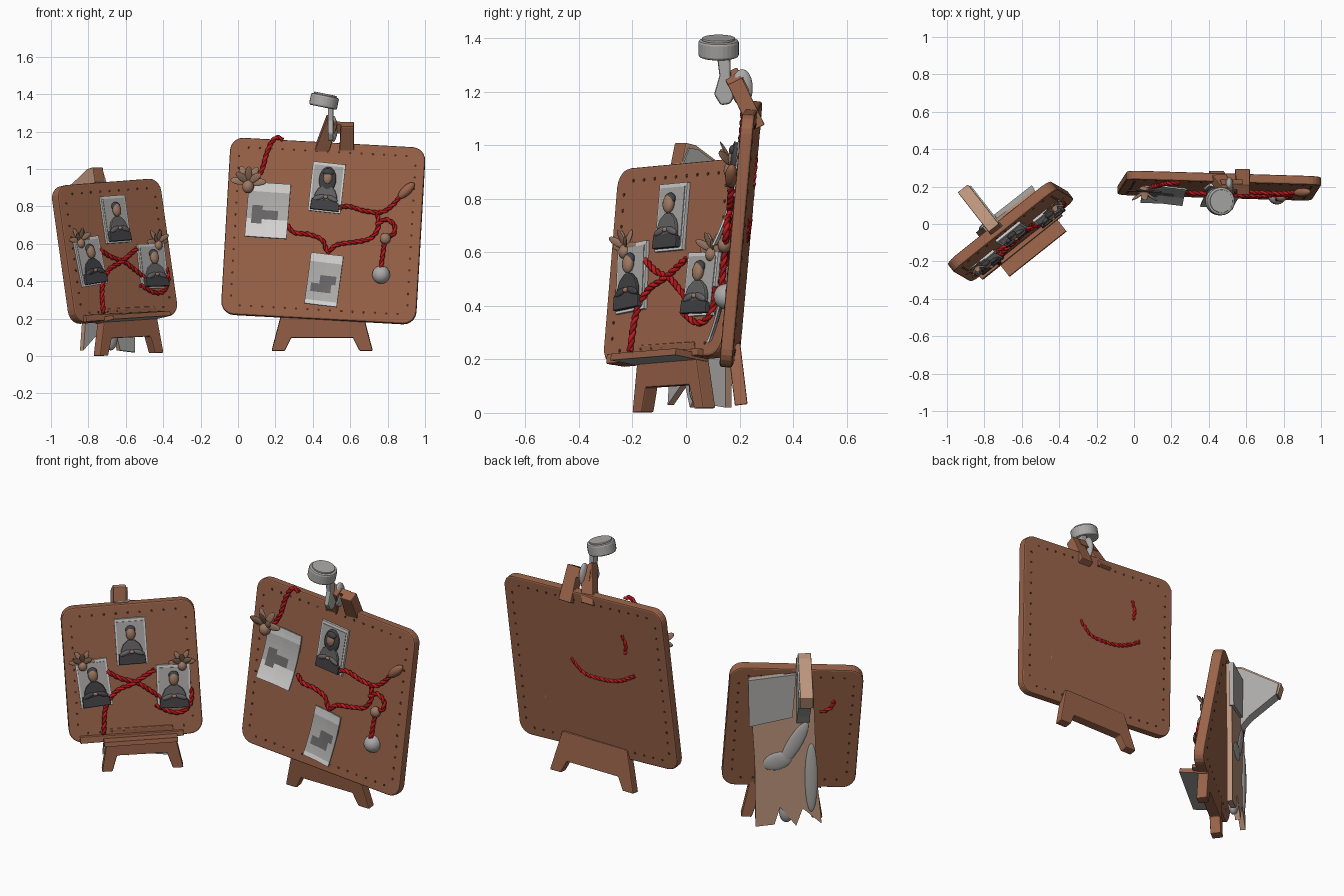
import bpy, bmesh, math
from mathutils import Matrix, Vector

cube = bpy.data.objects.get("Cube")
if cube:
    bpy.data.objects.remove(cube)


def material(name, code):
    srgb = [int(code[i:i + 2], 16) / 255 for i in (0, 2, 4)]
    col = [c / 12.92 if c < 0.04 else ((c + 0.055) / 1.055) ** 2.4 for c in srgb] + [1]
    m = bpy.data.materials.new(name)
    m.use_nodes = True
    m.diffuse_color = col
    m.node_tree.nodes["Principled BSDF"].inputs["Base Color"].default_value = col
    return m


WOOD = material("brown wood", "9A6349")
TAN = material("light tan", "BC957B")
RIVET = material("dark rivet", "4A3024")
METAL = material("neutral grey", "AAA9A7")
PAPER = material("pale paper", "D2D1D0")
CLOTH = material("dark cloth", "424245")
GREY_CLOTH = material("grey cloth", "666464")
SKIN = material("skin", "9C7862")
RED = material("red strand", "C41A1E")
DARK_RED = material("dark red strand", "A01418")


def add(name, bm, frame, mats, bevel=0, smooth=False):
    bmesh.ops.recalc_face_normals(bm, faces=bm.faces)
    me = bpy.data.meshes.new(name)
    bm.to_mesh(me)
    bm.free()
    for m in mats:
        me.materials.append(m)
    ob = bpy.data.objects.new(name, me)
    bpy.context.collection.objects.link(ob)
    ob.matrix_world = frame
    if bevel:
        mod = ob.modifiers.new("soft edge", "BEVEL")
        mod.width, mod.segments, mod.limit_method = bevel, 2, "ANGLE"
    if smooth:
        for p in me.polygons:
            p.use_smooth = True
    return ob


def prism(name, pts, y0, y1, mat, frame, bevel=0, accent=None, toward=(0, -1, 0)):
    """Outline in the local XZ plane, extruded from y0 to y1; accent colours the side facing toward."""
    bm = bmesh.new()
    face = bm.faces.new([bm.verts.new((x, y0, z)) for x, z in pts])
    out = bmesh.ops.extrude_face_region(bm, geom=[face])["geom"]
    bmesh.ops.translate(bm, vec=(0, y1 - y0, 0), verts=[v for v in out if isinstance(v, bmesh.types.BMVert)])
    ob = add(name, bm, frame, [mat, accent] if accent else [mat], bevel)
    for p in ob.data.polygons:
        p.material_index = int(bool(accent) and p.normal.dot(Vector(toward)) > 0.5)


def ball(name, loc, size, mat, frame, turn=Matrix()):
    bm = bmesh.new()
    bmesh.ops.create_uvsphere(bm, u_segments=14, v_segments=9, radius=1)
    return add(name, bm, frame @ Matrix.Translation(loc) @ turn @ Matrix.Diagonal((*size, 1)), [mat], smooth=True)


def rect(w, h, r=0):
    if not r:
        return [(-w / 2, -h / 2), (w / 2, -h / 2), (w / 2, h / 2), (-w / 2, h / 2)]
    pts = []
    for k, (sx, sz) in enumerate([(1, 1), (-1, 1), (-1, -1), (1, -1)]):
        for i in range(6):
            a = math.pi / 2 * (k + i / 5)
            pts.append((sx * (w / 2 - r) + r * math.cos(a), sz * (h / 2 - r) + r * math.sin(a)))
    return pts


class Board:
    """A pinned board whose local X runs across, Y backwards and Z up."""
    def __init__(self, name, centre, across, up, w, h, t):
        u = Vector(across).normalized()
        back = Vector(up).cross(u).normalized()
        v = u.cross(back)
        self.c, self.u, self.v, self.back, self.t = Vector(centre), u, v, back, t
        self.frame = Matrix.Translation(centre) @ Matrix((u, back, v)).transposed().to_4x4()
        prism(name, rect(w, h, 0.07), -t / 2, t / 2, WOOD, self.frame, 0.008)
        # studs round the rim
        bm = bmesh.new()
        spots = []
        for s in (-1, 1):
            for length, other, flip in ((w, h, False), (h, w, True)):
                n = round((length - 0.2) / 0.06)
                for i in range(n + 1):
                    p = ((length - 0.2) * (i / n - 0.5), s * (other / 2 - 0.05))
                    spots.append(p[::-1] if flip else p)
        for x, z in spots:
            for y in (-t / 2, t / 2):
                bmesh.ops.create_cone(bm, segments=8, radius1=0.0065, radius2=0.0065, depth=0.004, cap_ends=True,
                                      matrix=Matrix.Translation((x, y, z)) @ Matrix.Rotation(math.pi / 2, 4, "X"))
        add(name + "_studs", bm, self.frame, [RIVET])

    def at(self, x, z, d=0.0):
        """Local point, d in front of the face, seen at world x and z."""
        y = -self.t / 2 - d
        dx, dz = x - self.c.x - y * self.back.x, z - self.c.z - y * self.back.z
        det = self.u.x * self.v.z - self.v.x * self.u.z
        return Vector(((dx * self.v.z - self.v.x * dz) / det, y, (self.u.x * dz - self.u.z * dx) / det))

    def rope(self, name, pts, d=0.01, back=False):
        p = [Vector((a, self.t / 2 - 0.004, b)) for a, b in pts] if back else [self.at(x, z, d) for x, z in pts]
        rope(name, p, self.frame)


def rope(name, p, frame):
    """Two strands wound about a smooth path."""
    p = [p[0] * 2 - p[1]] + p + [p[-1] * 2 - p[-2]]
    path = []
    for a, b, c, d in zip(p, p[1:], p[2:], p[3:]):
        n = max(4, int((c - b).length / 0.007))
        for i in range(n):
            t = i / n
            path.append(0.5 * (2 * b + (c - a) * t + (2 * a - 5 * b + 4 * c - d) * t * t
                               + (3 * b - a - 3 * c + d) * t ** 3))
    path.append(p[-2])
    for k, mat in enumerate((RED, DARK_RED)):
        cu = bpy.data.curves.new(f"{name}_strand", "CURVE")
        cu.dimensions, cu.bevel_depth, cu.bevel_resolution, cu.use_fill_caps = "3D", 0.0085, 1, True
        sp = cu.splines.new("POLY")
        sp.points.add(len(path) - 1)
        for i, q in enumerate(path):
            tan = (path[min(i + 1, len(path) - 1)] - path[max(i - 1, 0)]).normalized()
            side = tan.cross(Vector((0.1, 1, 0.1))).normalized()
            a = i * 0.75 + k * math.pi
            sp.points[i].co = (*(q + 0.005 * (side * math.cos(a) + tan.cross(side) * math.sin(a))), 1)
        cu.materials.append(mat)
        ob = bpy.data.objects.new(f"{name}_strand", cu)
        bpy.context.collection.objects.link(ob)
        ob.matrix_world = frame


def portrait(name, board, x, z, w, h, roll, cloth=GREY_CLOTH, long_hair=False):
    f = board.frame @ Matrix.Translation(board.at(x, z)) @ Matrix.Rotation(math.radians(roll), 4, "Y")
    prism(name + "_paper", rect(w, h), 0.005, -0.014, PAPER, f)
    prism(name + "_print", rect(w * 0.88, h * 0.88), -0.014, -0.017, METAL, f)
    half = [(0.36, -0.42), (0.34, -0.16), (0.26, -0.04), (0.1, 0.05)]
    body = [(a * w, b * h) for a, b in half] + [(-a * w, b * h) for a, b in reversed(half)]
    prism(name + "_body", body, -0.016, -0.034, cloth, f, 0.006)
    # dark foreground along the foot of the picture
    foot = [(-0.44, -0.47), (0.44, -0.47), (0.42, -0.3), (0.1, -0.24), (-0.15, -0.27), (-0.42, -0.25)]
    prism(name + "_foreground", [(a * w, b * h) for a, b in foot], -0.016, -0.037, CLOTH, f, 0.004)
    top = 0.2 * h
    ball(name + "_head", (0, -0.03, top - 0.003), (0.026, 0.02, 0.036), SKIN, f)
    if long_hair:
        ball(name + "_hair", (0, -0.022, top - 0.012), (0.047, 0.018, 0.07), CLOTH, f)
        ball(name + "_fringe", (0, -0.032, top + 0.027), (0.03, 0.016, 0.02), CLOTH, f)
    else:
        ball(name + "_cap", (0, -0.025, top + 0.016), (0.027, 0.018, 0.024), CLOTH, f)
    for s in (-1, 1):
        ball(name + "_arm", (s * 0.035, -0.034, -0.22 * h), (0.034, 0.009, 0.013), cloth, f, Matrix.Rotation(s * 0.35, 4, "Y"))
    ball(name + "_hand", (0, -0.038, -0.2 * h), (0.013, 0.009, 0.01), SKIN, f)


def blossom(name, board, x, z, size, d):
    f = board.frame @ Matrix.Translation(board.at(x, z, d))
    ball(name + "_bud", (0, 0, -0.3 * size), (0.4 * size, 0.4 * size, 0.45 * size), SKIN, f)
    for i in range(7):
        turn = Matrix.Rotation(-1.5 + i * 0.5, 4, "Y") @ Matrix.Rotation(0.6 * (i % 2), 4, "X")
        ball(name + "_leaf", turn @ Vector((0, 0, 0.6 * size)), (0.25 * size, 0.08 * size, 0.6 * size), SKIN, f, turn)


def legs(name, frame, k, z0, t):
    half = [(0.21 * k, 0.26), (0.27 * k, z0), (0.2 * k, z0), (0.165 * k, 0.1)]
    prism(name, half + [(-x, z) for x, z in reversed(half)], -t, t, WOOD, frame, 0.005)


big = Board("large_board", (0.456, 0.205, 0.668), (1, -0.03, -0.055), (0.053, 0.09, 1), 1.045, 0.95, 0.048)
small = Board("small_board", (-0.66, -0.04, 0.56), (0.53, 0.425, 0.04), (-0.12, 0.05, 0.75), 0.71, 0.745, 0.06)

# large board: stand, top bracket and lamp
legs("large_stand", Matrix.Translation((0.45, 0.21, 0)) @ Matrix.Rotation(0.12, 4, "X"), 1, 0.03, 0.024)
bracket = Matrix.Translation((0.5, 0.25, 1.1)) @ Matrix.Rotation(0.45, 4, "X")
prism("bracket_left", [(-0.1, -0.02), (-0.025, 0.2), (0.03, 0.16), (-0.02, -0.02)], -0.03, 0.03, WOOD, bracket, 0.004)
prism("bracket_right", [(0.04, -0.04), (0.05, 0.155), (0.12, 0.155), (0.12, -0.04)], -0.03, 0.03, WOOD, bracket, 0.004)
prism("bracket_bar", [(-0.04, 0.1), (-0.03, 0.16), (0.08, 0.15), (0.08, 0.1)], 0.0, 0.034, WOOD, bracket)
side = Matrix.Rotation(math.pi / 2, 4, "Z")
arm = [(0.115, 1.34), (0.165, 1.34), (0.168, 1.25), (0.185, 1.19), (0.165, 1.155), (0.13, 1.15), (0.105, 1.19), (0.125, 1.26)]
prism("lamp_arm", arm, -0.51, -0.48, METAL, side, 0.008)
ball("lamp_clamp", (0.51, 0.21, 1.215), (0.022, 0.04, 0.07), METAL, Matrix())
head = Matrix.Translation((0.46, 0.122, 1.362)) @ Matrix.Rotation(0.2, 4, "Y")
for label, r, deep, lift in (("lamp_head", 0.076, 0.065, 0), ("lamp_cap", 0.062, 0.01, 0.036)):
    bm = bmesh.new()
    bmesh.ops.create_cone(bm, segments=28, radius1=r, radius2=r, depth=deep, cap_ends=True)
    add(label, bm, head @ Matrix.Translation((0, 0, lift)), [METAL], 0.01 if not lift else 0.003)

# large board: pictures
portrait("long_haired_portrait", big, 0.475, 0.9, 0.175, 0.265, 3, long_hair=True)


def curled_note(name, x, z, w, h, roll, lift, marks):
    f = big.frame @ Matrix.Translation(big.at(x, z)) @ Matrix.Rotation(math.radians(roll), 4, "Y")
    bm = bmesh.new()
    bmesh.ops.create_grid(bm, x_segments=8, y_segments=12, size=0.5)
    for face in bm.faces:
        c = face.calc_center_median()
        face.material_index = next((k for k, x0, x1, z0, z1 in marks if x0 < c.x < x1 and z0 < c.y < z1), 0)
    for v in bm.verts:
        a, b = v.co.x, v.co.y
        v.co = (a * w, -0.012 - lift * (0.5 - b) ** 2 - 0.02 * max(a, 0), b * h)
    ob = add(name, bm, f, [PAPER, METAL, GREY_CLOTH])
    mod = ob.modifiers.new("thickness", "SOLIDIFY")
    mod.thickness, mod.offset = 0.008, 0


curled_note("wide_note", 0.16, 0.775, 0.225, 0.3, 1, 0.06,
            [(2, -0.4, -0.1, -0.26, 0.1), (2, -0.1, 0.3, -0.18, 0.0), (1, -0.5, 0.5, -0.2, 0.33)])
curled_note("low_note", 0.46, 0.405, 0.175, 0.28, 4, 0.04,
            [(2, -0.36, 0.25, -0.26, -0.08), (2, -0.1, 0.36, -0.1, 0.1), (1, -0.5, 0.5, -0.4, 0.33)])

# large board: cords, plug, bead and ball
big.rope("hanging_cord", [(0.09, 0.93), (0.13, 1.0), (0.155, 1.09), (0.185, 1.15), (0.21, 1.17), (0.24, 1.155)], 0.014)
big.rope("long_cord", [(0.265, 0.7), (0.3, 0.66), (0.38, 0.65), (0.45, 0.62), (0.48, 0.56), (0.53, 0.595),
                       (0.63, 0.61), (0.71, 0.63), (0.75, 0.69), (0.745, 0.77)], 0.018)
big.rope("plug_cord", [(0.52, 0.79), (0.59, 0.8), (0.68, 0.775), (0.77, 0.77), (0.83, 0.81), (0.87, 0.86)], 0.018)
big.rope("loop_cord", [(0.74, 0.7), (0.79, 0.73), (0.835, 0.7), (0.83, 0.65), (0.78, 0.635)], 0.022)
big.rope("drop_cord", [(0.785, 0.62), (0.775, 0.55), (0.765, 0.47)], 0.022)
big.rope("back_cord", [(0.12, 0.06), (0.04, -0.01), (-0.1, -0.02), (-0.2, 0.0), (-0.3, 0.05)], back=True)
big.rope("back_short_cord", [(-0.24, 0.28), (-0.26, 0.23), (-0.25, 0.17)], back=True)
ball("plug", big.at(0.9, 0.885, 0.02), (0.026, 0.024, 0.058), WOOD, big.frame, Matrix.Rotation(0.75, 4, "Y"))
ball("bead", big.at(0.787, 0.628, 0.025), (0.03, 0.026, 0.03), SKIN, big.frame)
ball("hanging_ball", big.at(0.765, 0.435, 0.0), (0.049, 0.049, 0.049), METAL, big.frame)
blossom("large_blossom", big, 0.055, 0.93, 0.08, 0.04)

# small board: pictures and cords
portrait("top_portrait", small, -0.66, 0.73, 0.165, 0.255, 0)
portrait("left_portrait", small, -0.795, 0.505, 0.17, 0.26, -4, CLOTH)
portrait("right_portrait", small, -0.46, 0.48, 0.18, 0.24, 2)
blossom("left_blossom", small, -0.845, 0.62, 0.06, 0.012)
blossom("right_blossom", small, -0.43, 0.61, 0.06, 0.012)
small.rope("cross_cord_a", [(-0.74, 0.57), (-0.68, 0.53), (-0.61, 0.505), (-0.55, 0.46), (-0.5, 0.42)])
small.rope("cross_cord_b", [(-0.54, 0.575), (-0.62, 0.505), (-0.69, 0.46), (-0.725, 0.37), (-0.72, 0.23)], 0.016)
small.rope("side_cord", [(-0.52, 0.38), (-0.45, 0.34), (-0.4, 0.345), (-0.375, 0.4), (-0.38, 0.47)])
small.rope("small_back_cord", [(-0.14, 0.1), (-0.19, 0.13), (-0.21, 0.18)], back=True)

# small board: stand, lower lip and tray, grey underneath
base = Matrix.Translation((-0.585, -0.045, 0)) @ Matrix.Rotation(math.radians(38), 4, "Z")
legs("small_stand", base @ Matrix.Rotation(-0.04, 4, "Y"), 0.8, 0.009, 0.03)
prism("lower_lip", [(-0.3, -0.372), (0.25, -0.372), (0.25, -0.345), (-0.3, -0.335)], -0.055, -0.02, WOOD, small.frame, 0.004)
tilt = base @ Matrix.Translation((0, 0, 0.19)) @ Matrix.Rotation(-0.16, 4, "X")
prism("tray", [(-0.21, -0.015), (0.18, 0.005), (0.18, 0.03), (-0.21, 0.01)], -0.137, 0.02, WOOD, tilt, 0, METAL, (0, 0, -1))

# small board: ragged rear panel, grey on its inner side, with prop and patches
ragged = [(0.145, 0.02), (0.045, 0.03), (0.015, 0.13), (-0.07, 0.02), (-0.105, 0.12), (-0.205, 0.03),
          (-0.18, 0.3), (-0.16, 0.85), (0.0, 0.9), (0.18, 0.88), (0.15, 0.4)]
prism("rear_panel", ragged, 0.13, 0.16, TAN, base, 0, METAL)
prism("rear_patch", [(-0.05, 0.66), (0.18, 0.61), (0.185, 0.88), (-0.07, 0.91)], 0.15, 0.175, METAL, base)
for loc, size, turn in (((0.03, 0.16, 0.4), (0.08, 0.012, 0.05), 0.3), ((-0.06, 0.16, 0.5), (0.04, 0.012, 0.14), -0.5),
                        ((-0.15, 0.16, 0.3), (0.035, 0.015, 0.2), 0), ((-0.02, 0.13, 0.09), (0.04, 0.03, 0.06), 0)):
    ball("rear_patch_lump", loc, size, METAL, base, Matrix.Rotation(turn, 4, "Y"))
prism("prop", [(0.1, 0.93), (0.12, 1.01), (0.17, 1.0), (0.39, 0.87), (0.37, 0.8)], 0.08, 0.15, TAN, base @ side, 0.005,
      WOOD, (-1, 0, 0))
prism("prop_gusset", [(0.1, 0.93), (0.13, 0.99), (0.17, 0.985), (0.375, 0.865), (0.36, 0.8), (0.21, 0.68), (0.16, 0.62)],
      0.072, 0.14, METAL, base @ side)
